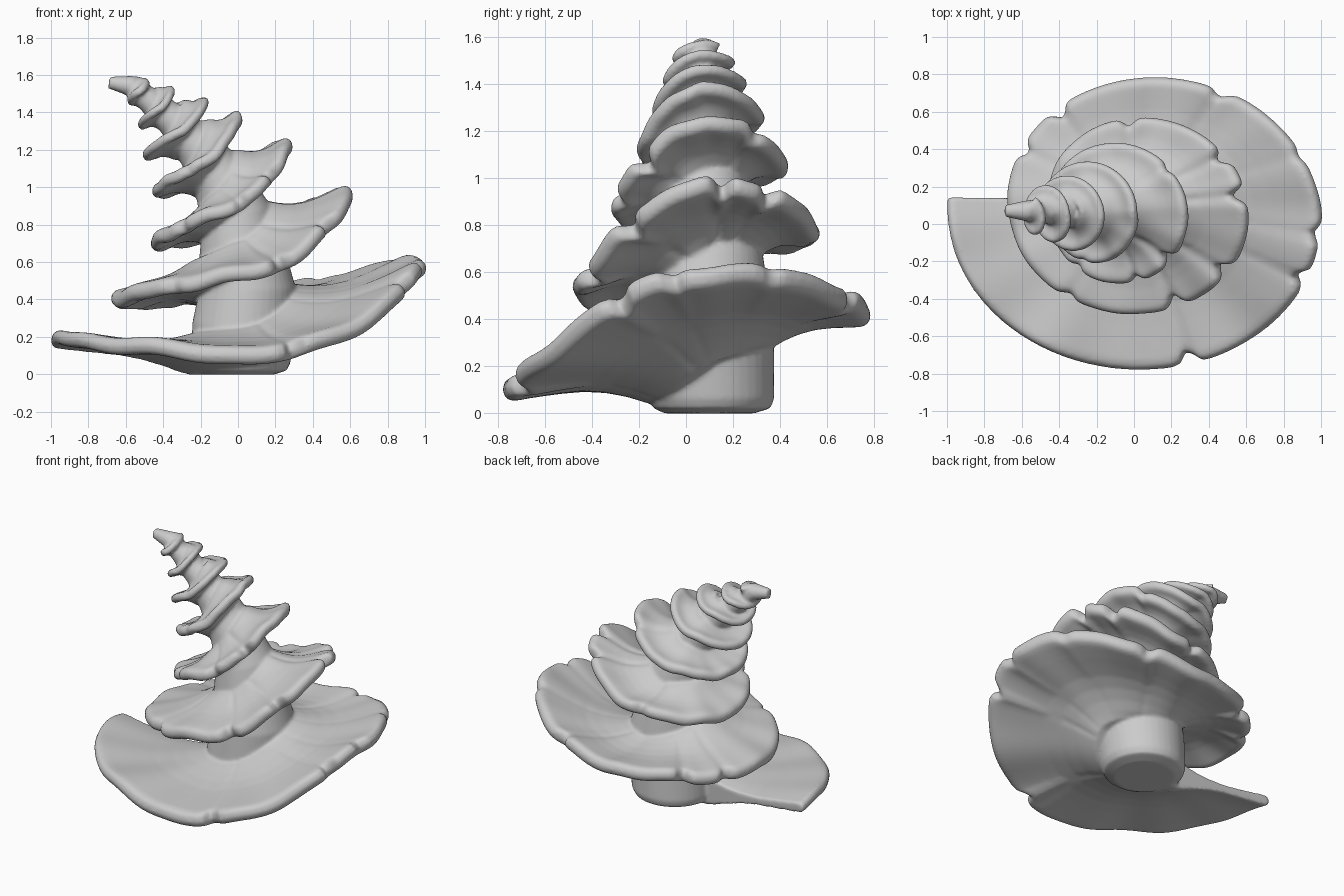
import bpy, bmesh, math
from mathutils import Vector

if "Cube" in bpy.data.objects:
    bpy.data.objects.remove(bpy.data.objects["Cube"])


def lerp_table(tab, f):
    i = min(max(int(math.floor(f)), 0), len(tab) - 2)
    return tab[i] + (tab[i + 1] - tab[i]) * (f - i)


def helix(tab, t):
    """Point after t turns; each table holds one value per turn for that side."""
    a = math.pi + 2 * math.pi * t
    c, s = math.cos(a), math.sin(a)
    lx, rx = lerp_table(tab["lx"], t), lerp_table(tab["rx"], t - .5)
    fy, by = lerp_table(tab["fy"], t - .25), lerp_table(tab["by"], t - .75)
    zl, zf = lerp_table(tab["lz"], t), lerp_table(tab["fz"], t - .25)
    zr, zb = lerp_table(tab["rz"], t - .5), lerp_table(tab["bz"], t - .75)
    # the front right of the lower whorls climbs late and steeply
    power = 1.35 + (max(0, 1.2 - t * .45) if c > 0 and s < 0 else 0)
    w = abs(c) ** power
    z = (zr if c > 0 else zl) * w + zf * (1 - w) * (1 - s) / 2 + zb * (1 - w) * (1 + s) / 2
    return Vector(((lx + rx) / 2 + (rx - lx) / 2 * c,
                   (fy + by) / 2 + (by - fy) / 2 * s, z))


# outer lip and inner root of the spiral flange (left, right, front, back)
LIP = dict(lx=[-1.0, -.675, -.465, -.46, -.51, -.535, -.59],
           rx=[1.0, .61, .285, .015, -.16, -.345, -.48],
           fy=[-.78, -.48, -.32, -.21, -.145, -.10, -.06],
           by=[.785, .57, .435, .335, .26, .21, .165],
           lz=[.19, .385, .69, .97, 1.165, 1.325, 1.45],
           fz=[.10, .53, .88, 1.12, 1.29, 1.415, 1.51],
           rz=[.60, .98, 1.245, 1.395, 1.47, 1.535, 1.575],
           bz=[.42, .755, 1.04, 1.25, 1.40, 1.49, 1.55])
ROOT = dict(lx=[-.14, -.14, -.13, -.19, -.32, -.43, -.54],
            rx=[.22, .11, -.03, -.16, -.28, -.41, -.52],
            fy=[-.04, -.03, -.02, -.01, .01, .03, .05],
            by=[.25, .22, .19, .16, .13, .11, .09],
            lz=[.10, .51, .80, 1.03, 1.21, 1.36, 1.47],
            fz=[.16, .62, .92, 1.14, 1.30, 1.42, 1.515],
            rz=[.36, .83, 1.12, 1.30, 1.42, 1.50, 1.555],
            bz=[.38, .75, 1.05, 1.26, 1.40, 1.49, 1.55])

# notches in the lip: (turn, depth)
NOTCH = [(.285, .10), (.425, .08), (.475, .05), (.565, .03), (.672, .07), (.855, .12),
         (.92, .09), (1.15, .06), (1.30, .15), (1.39, .14), (1.52, .16), (1.59, .13),
         (1.76, .12), (2.14, .08), (2.28, .12), (2.37, .2), (2.6, .08), (3.2, .06)]

bm = bmesh.new()


def loft(rings):
    vs = [[bm.verts.new(p) for p in r] for r in rings]
    n = len(vs[0])
    for a, b in zip(vs, vs[1:]):
        for i in range(n):
            bm.faces.new((a[i], a[(i + 1) % n], b[(i + 1) % n], b[i]))
    bm.faces.new(vs[0][::-1])
    bm.faces.new(vs[-1])


# leaning, tapering core
CORE = [(.0, .10, -.002, .19), (.01, .11, .02, .25), (.015, .11, .06, .265), (.03, .10, .25, .275),
        (.05, .10, .45, .26), (.02, .10, .65, .23), (-.01, .09, .85, .19),
        (-.10, .08, 1.05, .15), (-.22, .08, 1.22, .12), (-.35, .075, 1.36, .09),
        (-.48, .07, 1.47, .068), (-.58, .07, 1.545, .055), (-.69, .07, 1.56, .032)]
rings = []
for i, (x, y, z, r) in enumerate(CORE):
    lo, hi = CORE[max(i - 1, 0)], CORE[min(i + 1, len(CORE) - 1)]
    d = Vector(hi[:3]) - Vector(lo[:3])
    if i < 3:
        d = Vector((0, 0, 1))
    d.normalize()
    u = Vector((0, 1, 0)).cross(d).normalized()
    v = d.cross(u)
    rings.append([Vector((x, y, z)) + r * (u * math.cos(k * math.tau / 40) + v * math.sin(k * math.tau / 40))
                  for k in range(40)])
loft(rings)

# spiral flange with lobed, thick rounded lip
US = [0, .06, .12, .2, .3, .42, .55, .68, .78, .86, .92, .96, .985, 1]
T0, T1, PER = -.017, 6.65, 150
rings = []
for k in range(int((T1 - T0) * PER) + 1):
    t = T0 + k / PER
    root, lip = helix(ROOT, t), helix(LIP, t)
    cut = sum(d * math.exp(-((t - p) / (.006 + .003 * p)) ** 2) for p, d in NOTCH)
    size = max(.15, 1 - t / 6)
    right = max(0, -math.cos(math.tau * t))
    wave = size * (.010 * math.sin(t * 47) + .007 * math.sin(t * 83 + 1)) - .2 * cut
    if t > 3.5:
        wave *= .3
    span = lip - root
    n = span.cross(helix(LIP, t + .01) - helix(LIP, t - .01)).normalized()
    length = span.length
    # thin at the flange's starting edge and toward the tip
    th = (.022 + .033 * size) * min(1, .7 + t * 1.5)
    flare = .015 + .075 * size
    cap = min(.5, th / length)
    inside = min(.25, .11 * size / length)
    top, bottom = [], []
    for u in US:
        w = u * (1 - cut)
        p = root + span * w
        p.z += (w ** 1.6 - w) * span.z
        p += n * wave * w * w
        e = max(0, (u - 1 + cap) / cap)
        h = th * (.6 + .4 * u * u) * math.sqrt(max(0, 1 - e * e))
        f = flare * min(1, max(0, 1 - (u - inside) / .5)) ** 2
        top.append(p + n * (h + f * .9))
        if u < 1:
            bottom.append(p - n * (h + f * (1 + .5 * right)))
    rings.append(top + bottom[::-1])
loft(rings)

bmesh.ops.recalc_face_normals(bm, faces=bm.faces[:])
for v in bm.verts:
    v.co.z = max(v.co.z, -.002)
mesh = bpy.data.meshes.new("spiral_shell")
bm.to_mesh(mesh)
bm.free()
shell = bpy.data.objects.new("spiral_shell", mesh)
bpy.context.collection.objects.link(shell)

# fuse core and flange, then soften the joints
rm = shell.modifiers.new("fuse", "REMESH")
rm.mode = 'VOXEL'
rm.voxel_size = .011
rm.use_smooth_shade = True
sm = shell.modifiers.new("soften", "SMOOTH")
sm.factor = .5
sm.iterations = 5
